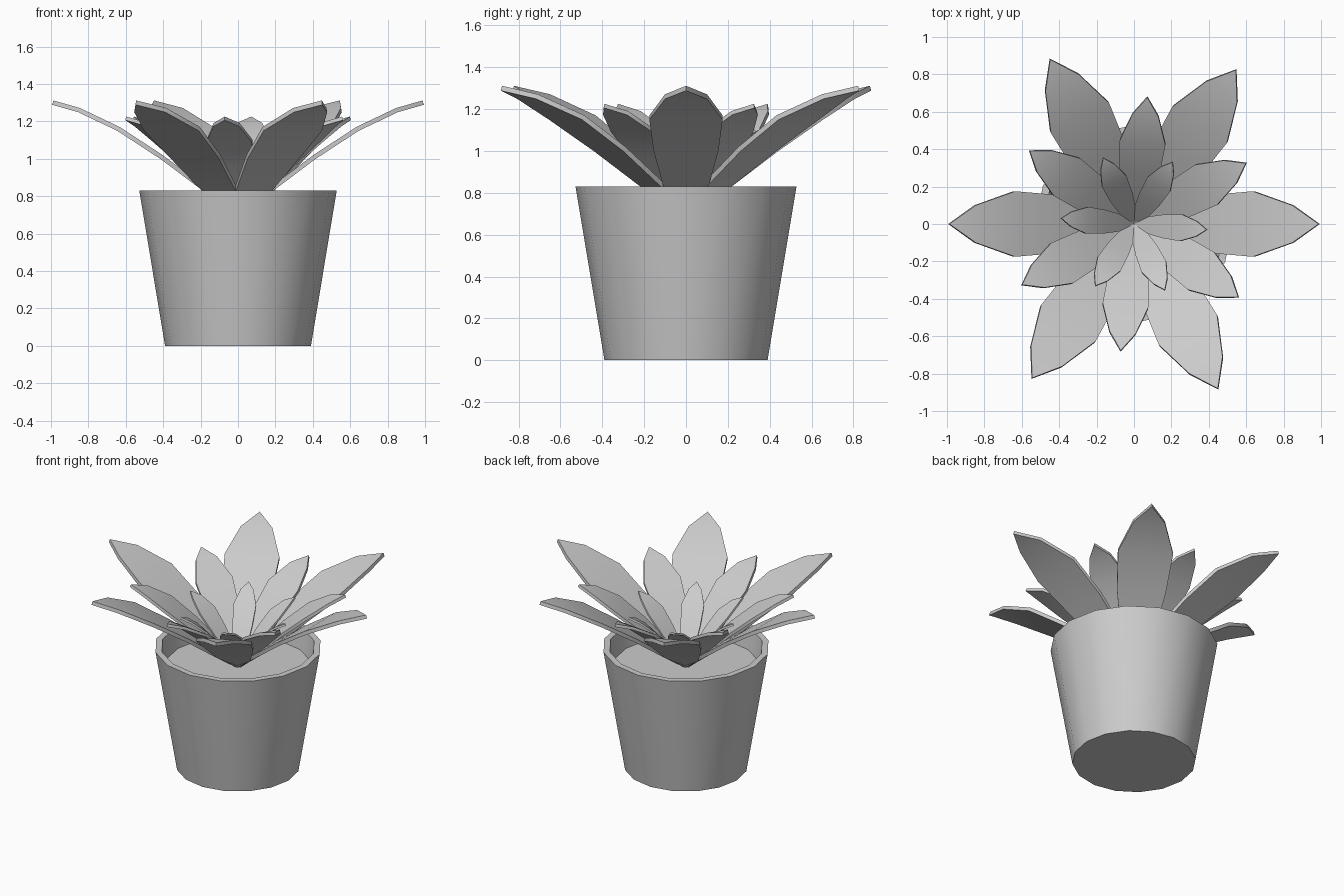
import bpy
import bmesh
import math
from mathutils import Matrix

cube = bpy.data.objects.get("Cube")
if cube:
    bpy.data.objects.remove(cube, do_unlink=True)

grey = bpy.data.materials.new("plain grey")
grey.use_nodes = True
colour = (0.6, 0.6, 0.6, 1)
grey.diffuse_color = colour
grey.node_tree.nodes["Principled BSDF"].inputs["Base Color"].default_value = colour


def finish(name, bm, angle):
    """Turn a bmesh into a smooth-shaded object with sharp creases."""
    bmesh.ops.recalc_face_normals(bm, faces=bm.faces)
    mesh = bpy.data.meshes.new(name)
    bm.to_mesh(mesh)
    bm.free()
    mesh.materials.append(grey)
    obj = bpy.data.objects.new(name, mesh)
    bpy.context.collection.objects.link(obj)
    bpy.ops.object.select_all(action="DESELECT")
    obj.select_set(True)
    bpy.context.view_layer.objects.active = obj
    bpy.ops.object.shade_smooth_by_angle(angle=math.radians(angle))
    return obj


def lathe(name, profile, sides=16):
    """Revolve a (radius, height) profile around z."""
    bm = bmesh.new()
    verts = [bm.verts.new((r, 0, z)) for r, z in profile]
    edges = [bm.edges.new(pair) for pair in zip(verts, verts[1:])]
    bmesh.ops.spin(bm, geom=verts + edges, axis=(0, 0, 1), cent=(0, 0, 0),
                   angle=math.tau, steps=sides, use_duplicate=False)
    bmesh.ops.remove_doubles(bm, verts=bm.verts, dist=0.0005)
    return finish(name, bm, 35)


# Tapered pot with a thin rim, and the soil inside
SOIL = 0.69
lathe("pot", [(0, 0), (0.39, 0), (0.528, 0.83), (0.487, 0.83), (0.46, SOIL - 0.03)])
lathe("soil", [(0, SOIL), (0.465, SOIL)])

# Leaf stations: distance out, rise, half width
STATIONS = [(0, 0, 0.02), (0.17, 0.13, 0.105), (0.41, 0.31, 0.155),
            (0.64, 0.46, 0.175), (0.85, 0.56, 0.1), (0.99, 0.6, 0)]


def leaf(name, reach, rise, width, thickness, degrees):
    bm = bmesh.new()
    rows = []
    for x, z, w in STATIONS:
        sides = (w, -w) if w else (0,)
        rows.append([bm.verts.new((x * reach, s * width, SOIL + 0.01 + z * rise))
                     for s in sides])
    for a, b in zip(rows, rows[1:]):
        bm.faces.new([a[0], a[1]] + b[::-1])
    bm.transform(Matrix.Rotation(math.radians(degrees), 4, "Z"))
    obj = finish(name, bm, 35)
    solid = obj.modifiers.new("thickness", "SOLIDIFY")
    solid.thickness = thickness
    solid.offset = 0
    bpy.ops.object.modifier_apply(modifier=solid.name)
    bpy.ops.object.shade_smooth_by_angle(angle=math.radians(35))


# Three tiers of six leaves; each leaf has a partner half a turn round
TIERS = [("outer_leaf", 1.0, 1.0, 1.0, 0.024, (0, 56.5, 117)),
         ("middle_leaf", 0.69, 0.86, 0.7, 0.02, (28.5, 84, 145)),
         ("inner_leaf", 0.395, 0.66, 0.41, 0.013, (-4.5, 58, 115))]
for name, reach, rise, width, thickness, angles in TIERS:
    for i, angle in enumerate(angles):
        for half in (0, 1):
            leaf(f"{name}_{i * 2 + half + 1}", reach, rise, width, thickness,
                 angle + half * 180)
